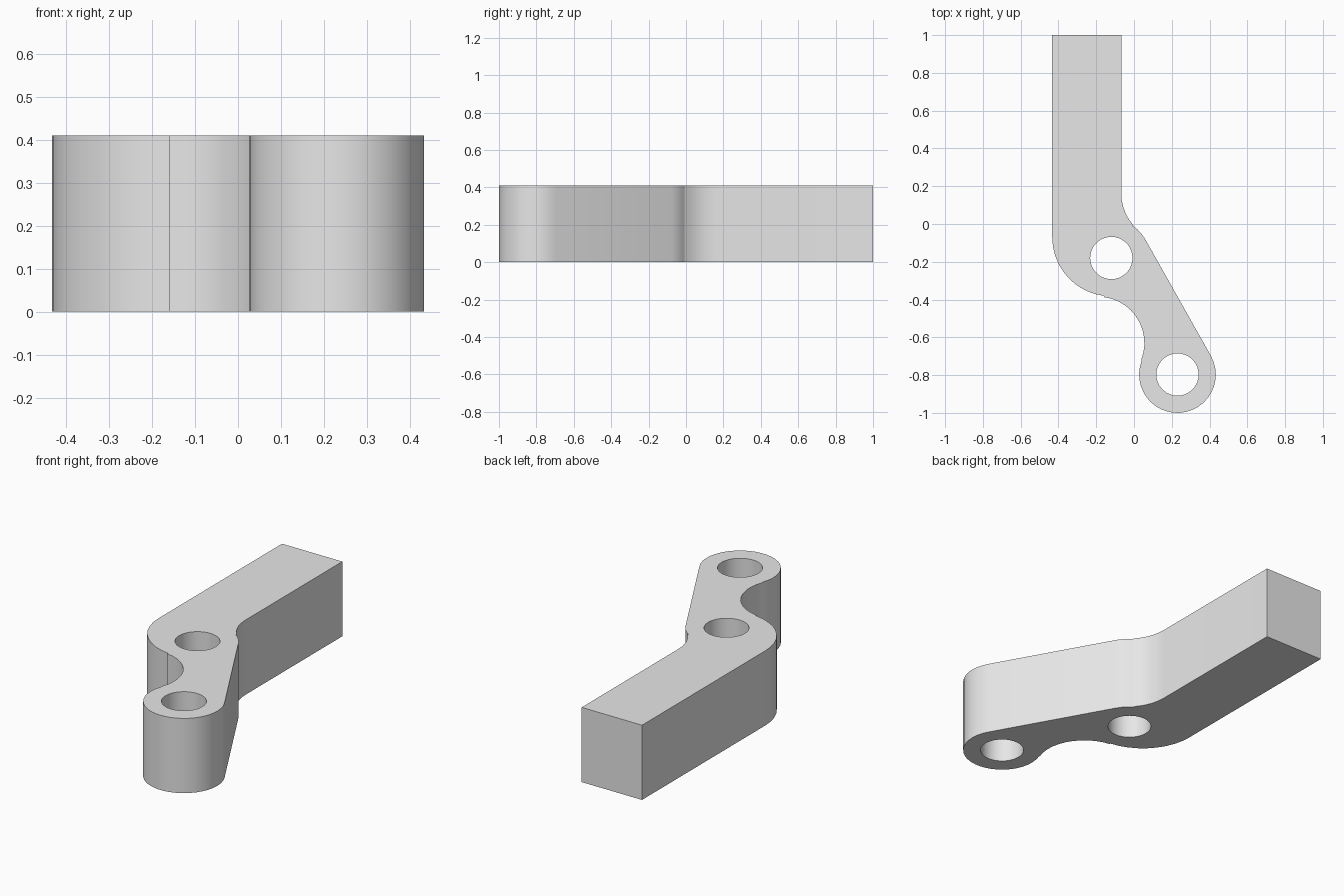
import bpy
import bmesh
from math import radians, cos, sin, pi, ceil
from mathutils import Vector

cube = bpy.data.objects.get("Cube")
if cube:
    bpy.data.objects.remove(cube, do_unlink=True)

HEIGHT = 0.41
HOLE_RADIUS = 0.112
ELBOW = (-0.12, -0.18)
TIP = (0.23, -0.797)


def arc(centre, radius, start, end, step=10):
    """Points along an arc, angles in degrees."""
    count = max(2, ceil(abs(end - start) / step))
    angles = [radians(start + (end - start) * i / count) for i in range(count + 1)]
    return [(centre[0] + radius * cos(a), centre[1] + radius * sin(a)) for a in angles]


def circle(centre, radius):
    return arc(centre, radius, 0, 360)[:-1]


def add_loop(bm, points):
    verts = [bm.verts.new((x, y, 0)) for x, y in points]
    return [bm.edges.new((v, verts[(i + 1) % len(verts)])) for i, v in enumerate(verts)]


# Lever outline: straight bar, elbow, sloping arm, rounded tip, scooped neck
outline = [(-0.433, 1), (-0.067, 1)]
outline += arc((0.183, 0.16), 0.25, 180, 222)
outline += arc(ELBOW, 0.205, 57, 30)
outline += arc(TIP, 0.203, 30, -201)
outline += arc((-0.19, -0.63), 0.245, -21, 83)
outline += arc((-0.12, -0.07), 0.313, 263, 180)

# Fill the outline around the two pivot holes, then extrude it
bm = bmesh.new()
edges = add_loop(bm, outline)
for centre in (ELBOW, TIP):
    edges += add_loop(bm, circle(centre, HOLE_RADIUS))
bmesh.ops.triangle_fill(bm, edges=edges, use_beauty=True, normal=Vector((0, 0, 1)))
result = bmesh.ops.extrude_face_region(bm, geom=bm.faces[:], use_keep_orig=True)
top = [g for g in result["geom"] if isinstance(g, bmesh.types.BMVert)]
bmesh.ops.translate(bm, verts=top, vec=(0, 0, HEIGHT))
bmesh.ops.recalc_face_normals(bm, faces=bm.faces[:])
mesh = bpy.data.meshes.new("lever_arm")
bm.to_mesh(mesh)
bm.free()

# Single grey finish
grey = bpy.data.materials.new("light_grey")
grey.use_nodes = True
grey.diffuse_color = (0.8, 0.8, 0.8, 1)
for node in grey.node_tree.nodes:
    if node.type == "BSDF_PRINCIPLED":
        node.inputs["Base Color"].default_value = grey.diffuse_color
mesh.materials.append(grey)

# Smooth curved walls with crisp rims
lever = bpy.data.objects.new("lever_arm", mesh)
bpy.context.collection.objects.link(lever)
bpy.ops.object.select_all(action="DESELECT")
lever.select_set(True)
bpy.context.view_layer.objects.active = lever
bpy.ops.object.shade_smooth_by_angle(angle=pi / 6)
